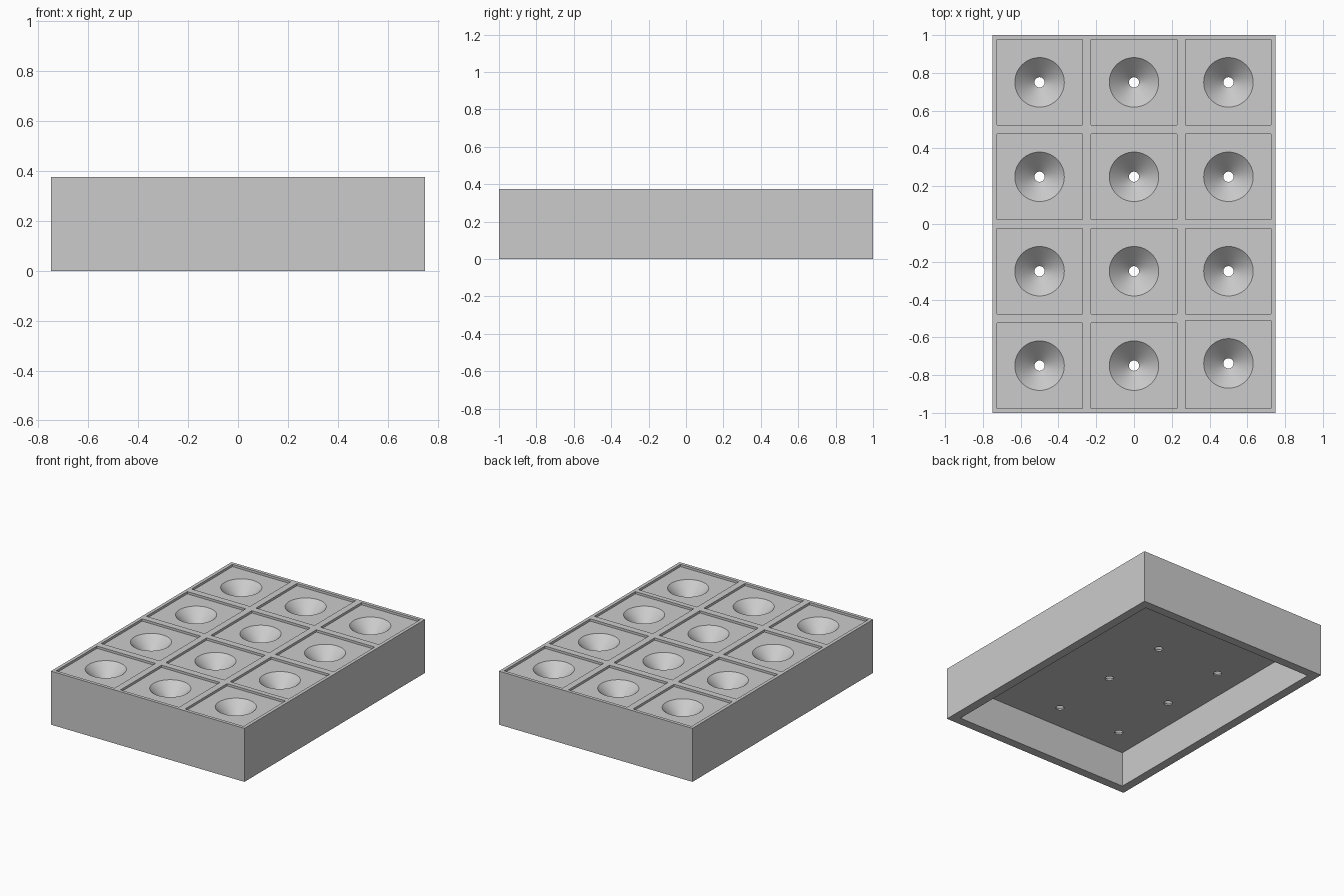
import bpy
import bmesh
import math
from mathutils import Matrix, Vector

cube = bpy.data.objects.get("Cube")
if cube:
    bpy.data.objects.remove(cube, do_unlink=True)

WIDTH, LENGTH, HEIGHT = 1.5, 2.0, 0.375
WALL, CAVITY = 0.0625, 0.25          # rim thickness and underside depth
FLOOR = HEIGHT - 0.016               # floor of the shallow square pockets
HALF = 0.2265                        # half width of a pocket
BOWL_R, HOLE_R = 0.131, 0.027

grey = bpy.data.materials.new("plain grey")
grey.use_nodes = True
grey.diffuse_color = (0.6, 0.6, 0.6, 1)
grey.node_tree.nodes["Principled BSDF"].inputs["Base Color"].default_value = (0.6, 0.6, 0.6, 1)


def add_box(bm, low, high):
    low, high = Vector(low), Vector(high)
    size = Matrix.Diagonal((*(high - low), 1))
    bmesh.ops.create_cube(bm, size=1, matrix=Matrix.Translation((low + high) / 2) @ size)


def add_funnel(bm, x, y):
    """Lathe a conical bowl with a short drain hole, closed at both ends."""
    throat = CAVITY + 0.01
    over = 0.03
    slope = (BOWL_R - HOLE_R) / (FLOOR - throat)
    profile = [(0, CAVITY - over), (HOLE_R, CAVITY - over), (HOLE_R, throat),
               (BOWL_R + slope * over, FLOOR + over), (0, FLOOR + over)]
    verts = [bm.verts.new((x + r, y, z)) for r, z in profile]
    edges = [bm.edges.new(pair) for pair in zip(verts, verts[1:])]
    made = bmesh.ops.spin(bm, geom=verts + edges, cent=(x, y, 0), axis=(0, 0, 1),
                          angle=math.tau, steps=64, use_duplicate=False)
    bmesh.ops.remove_doubles(bm, verts=bm.verts, dist=1e-5)


def finish(name, bm):
    bmesh.ops.recalc_face_normals(bm, faces=bm.faces)
    mesh = bpy.data.meshes.new(name)
    bm.to_mesh(mesh)
    bm.free()
    mesh.materials.append(grey)
    obj = bpy.data.objects.new(name, mesh)
    bpy.context.collection.objects.link(obj)
    return obj


# Solid block
bm = bmesh.new()
add_box(bm, (-WIDTH / 2, -LENGTH / 2, 0), (WIDTH / 2, LENGTH / 2, HEIGHT))
tray = finish("tray", bm)

# Hollow underside
bm = bmesh.new()
ix, iy = WIDTH / 2 - WALL, LENGTH / 2 - WALL
add_box(bm, (-ix, -iy, -0.1), (ix, iy, CAVITY))
cutters = [finish("underside_cutter", bm)]

# Grid of pockets and funnels; the front left cell sits slightly further back
pockets, funnels = bmesh.new(), bmesh.new()
for column in range(3):
    for row in range(4):
        x, y = (column - 1) * 0.5, (row - 1.5) * 0.5
        shift = 0.012 if (column, row) == (2, 0) else 0
        add_box(pockets, (x - HALF, y - HALF, FLOOR),
                (x + HALF, y + HALF + shift, HEIGHT + 0.1))
        add_funnel(funnels, x, y + shift)
cutters += [finish("pocket_cutter", pockets), finish("funnel_cutter", funnels)]

# Cut everything out of the block
bpy.ops.object.select_all(action='DESELECT')
bpy.context.view_layer.objects.active = tray
tray.select_set(True)
for cutter in cutters:
    cutter.hide_render = True
    mod = tray.modifiers.new(cutter.name, 'BOOLEAN')
    mod.operation = 'DIFFERENCE'
    mod.solver = 'EXACT'
    mod.object = cutter
    bpy.ops.object.modifier_apply(modifier=mod.name)
    bpy.data.objects.remove(cutter, do_unlink=True)

bpy.ops.object.shade_smooth_by_angle(angle=math.radians(30))
